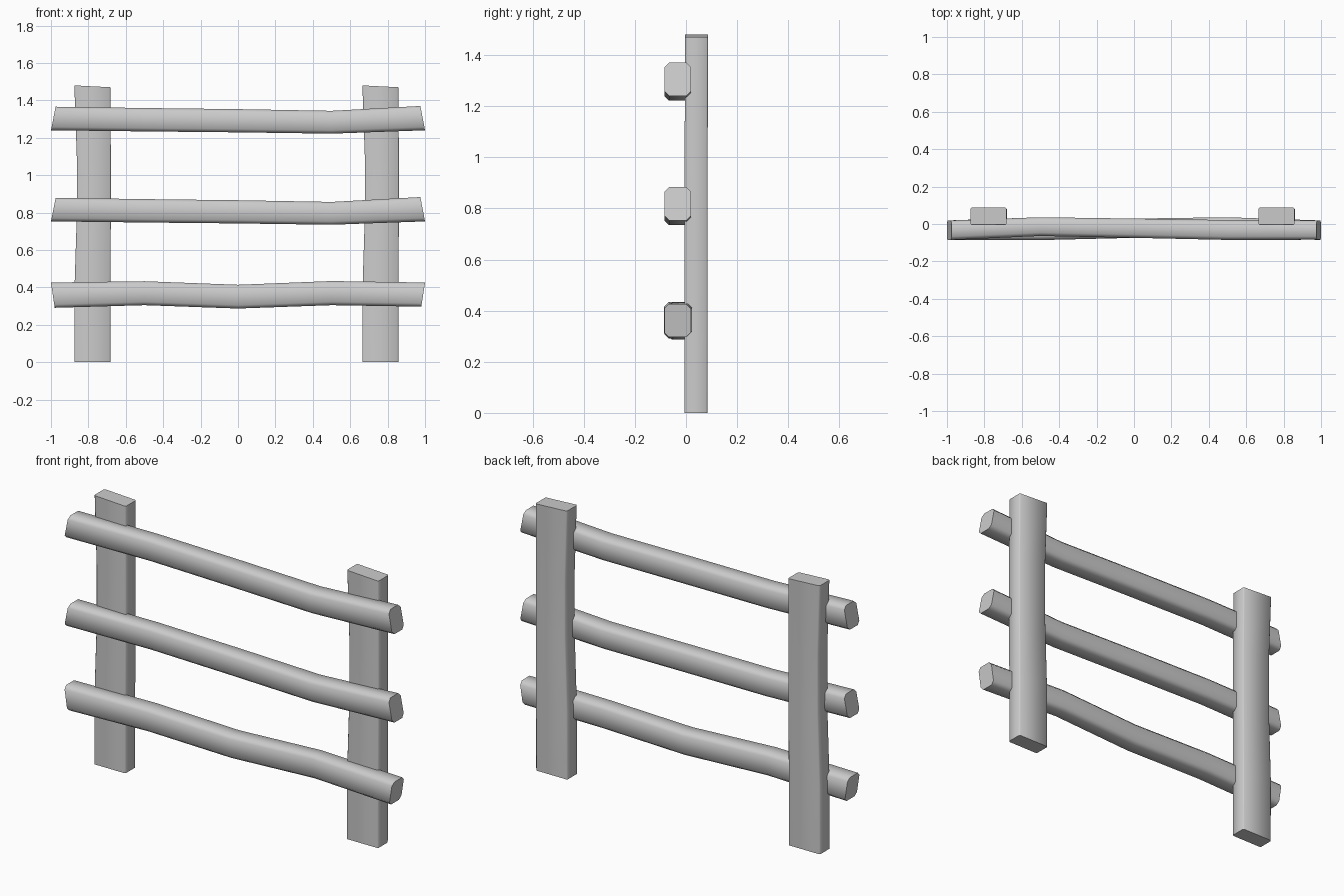
import bpy, bmesh, math
from mathutils import Vector

if "Cube" in bpy.data.objects:
    bpy.data.objects.remove(bpy.data.objects["Cube"])


def octagon(a0, a1, b0, b1, c):
    """Rectangle with chamfered corners, as 2D points."""
    return [(a0 + c, b0), (a1 - c, b0), (a1, b0 + c), (a1, b1 - c),
            (a1 - c, b1), (a0 + c, b1), (a0, b1 - c), (a0, b0 + c)]


def loft(name, rings):
    """Skin a list of rings into a closed, smooth-shaded beam."""
    bm = bmesh.new()
    loops = [[bm.verts.new(p) for p in r] for r in rings]
    for a, b in zip(loops, loops[1:]):
        for i in range(len(a)):
            j = (i + 1) % len(a)
            bm.faces.new((a[i], a[j], b[j], b[i]))
    bm.faces.new(loops[0])
    bm.faces.new(loops[-1])
    bmesh.ops.recalc_face_normals(bm, faces=bm.faces[:])
    me = bpy.data.meshes.new(name)
    bm.to_mesh(me)
    bm.free()
    ob = bpy.data.objects.new(name, me)
    bpy.context.collection.objects.link(ob)
    bpy.ops.object.select_all(action='DESELECT')
    ob.select_set(True)
    bpy.context.view_layer.objects.active = ob
    bpy.ops.object.shade_smooth_by_angle(angle=math.radians(55))
    return ob


def rail(name, stations, dz=0.0):
    """Stations: x at bottom, x at top, y front, y back, z bottom, z top."""
    rings = []
    for xb, xt, y0, y1, z0, z1 in stations:
        rings.append([Vector((xb + (xt - xb) * (z - z0) / (z1 - z0), y, z + dz))
                      for y, z in octagon(y0, y1, z0, z1, 0.018)])
    return loft(name, rings)


def post(name, dx):
    """Stations: x left, x right, y front, y back, z left, z right."""
    stations = [(-0.875, -0.682, -0.006, 0.084, 0.0, 0.0),
                (-0.875, -0.682, -0.006, 0.085, 0.37, 0.37),
                (-0.862, -0.680, -0.005, 0.085, 0.78, 0.78),
                (-0.862, -0.680, -0.005, 0.085, 1.10, 1.10),
                (-0.875, -0.682, -0.004, 0.087, 1.48, 1.47)]
    rings = []
    for x0, x1, y0, y1, z0, z1 in stations:
        rings.append([Vector((x + dx, y, z0 + (z1 - z0) * (x - x0) / (x1 - x0)))
                      for x, y in octagon(x0, x1, y0, y1, 0.006)])
    return loft(name, rings)


# Upright posts
post("left_post", 0.0)
post("right_post", 1.54)

# Two matching upper rails, sagging to the right
upper = [(-1.0, -0.975, -0.085, 0.019, 1.240, 1.366),
         (-0.5, -0.5, -0.064, 0.036, 1.234, 1.359),
         (0.0, 0.0, -0.074, 0.029, 1.229, 1.353),
         (0.5, 0.5, -0.085, 0.021, 1.222, 1.344),
         (1.0, 0.975, -0.084, 0.019, 1.240, 1.370)]
rail("top_rail", upper)
rail("middle_rail", upper, -0.487)

# Bottom rail, dipping in the middle
rail("bottom_rail", [(-0.98, -1.0, -0.085, 0.019, 0.291, 0.426),
                     (-0.5, -0.5, -0.086, 0.021, 0.305, 0.433),
                     (0.0, 0.0, -0.074, 0.029, 0.287, 0.414),
                     (0.5, 0.5, -0.064, 0.036, 0.305, 0.434),
                     (0.98, 1.0, -0.085, 0.019, 0.297, 0.426)])
